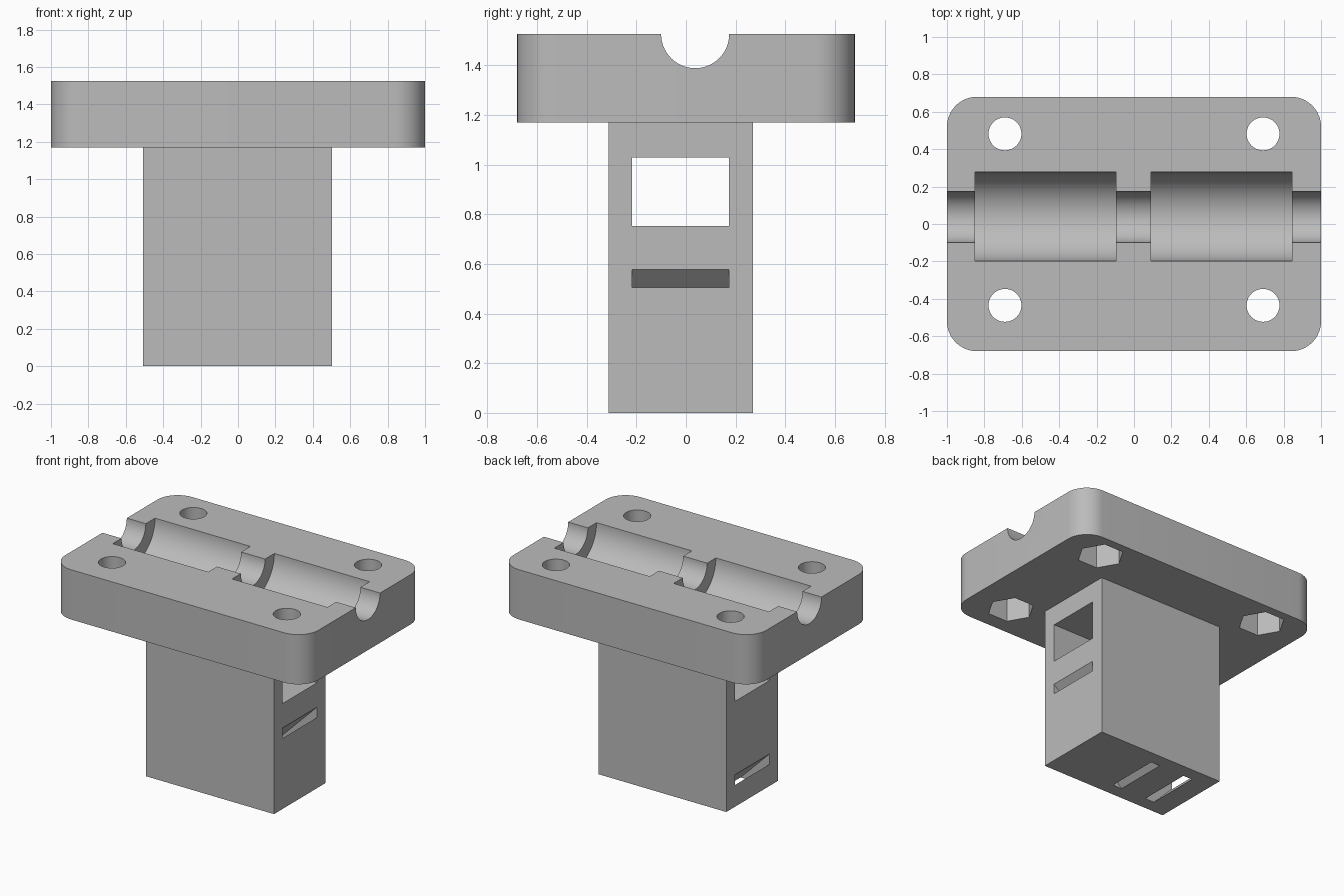
import bpy, bmesh
from math import pi, cos, sin, radians
from mathutils import Matrix, Vector

if "Cube" in bpy.data.objects:
    bpy.data.objects.remove(bpy.data.objects["Cube"], do_unlink=True)

gray = bpy.data.materials.new("light gray plastic")
gray.use_nodes = True
gray.diffuse_color = (0.5, 0.5, 0.5, 1)
gray.node_tree.nodes["Principled BSDF"].inputs["Base Color"].default_value = (0.5, 0.5, 0.5, 1)


def prism(name, points, direction):
    """Extrude a flat polygon along a direction."""
    bm = bmesh.new()
    face = bm.faces.new([bm.verts.new(p) for p in points])
    ext = bmesh.ops.extrude_face_region(bm, geom=[face])
    verts = [g for g in ext["geom"] if isinstance(g, bmesh.types.BMVert)]
    bmesh.ops.translate(bm, verts=verts, vec=Vector(direction))
    bmesh.ops.recalc_face_normals(bm, faces=bm.faces)
    mesh = bpy.data.meshes.new(name)
    bm.to_mesh(mesh)
    bm.free()
    mesh.materials.append(gray)
    obj = bpy.data.objects.new(name, mesh)
    bpy.context.collection.objects.link(obj)
    return obj


def slab(name, xz, y0, y1):
    """Prism with an outline in x and z, running from y0 to y1."""
    return prism(name, [(x, y0, z) for x, z in xz], (0, y1 - y0, 0))


def box(name, x0, x1, y0, y1, z0, z1):
    return slab(name, [(x0, z0), (x1, z0), (x1, z1), (x0, z1)], y0, y1)


def round_z(name, x, y, r, sides, z0, z1):
    ring = [(x + r * cos(2 * pi * i / sides), y + r * sin(2 * pi * i / sides), z0)
            for i in range(sides)]
    return prism(name, ring, (0, 0, z1 - z0))


def round_x(name, y, z, r, x0, x1, sides=96):
    ring = [(x0, y + r * cos(2 * pi * i / sides), z + r * sin(2 * pi * i / sides))
            for i in range(sides)]
    return prism(name, ring, (x1 - x0, 0, 0))


def cut(obj, cutters):
    """Subtract the cutters, bake the result and discard the cutters."""
    for c in cutters:
        c.hide_render = True
        mod = obj.modifiers.new("cut", 'BOOLEAN')
        mod.operation = 'DIFFERENCE'
        mod.solver = 'EXACT'
        mod.object = c
    bpy.context.view_layer.update()
    deps = bpy.context.evaluated_depsgraph_get()
    baked = bpy.data.meshes.new_from_object(obj.evaluated_get(deps))
    obj.modifiers.clear()
    obj.data = baked
    for c in cutters:
        bpy.data.objects.remove(c, do_unlink=True)


TOP, UNDER = 1.525, 1.17
HALF_X, HALF_Y, CORNER = 1.0, 0.68, 0.16

# Mounting plate with rounded corners
outline = []
for k, (sx, sy) in enumerate([(1, 1), (-1, 1), (-1, -1), (1, -1)]):
    for i in range(13):
        a = radians(90 * k + 7.5 * i)
        outline.append((sx * (HALF_X - CORNER) + CORNER * cos(a),
                        sy * (HALF_Y - CORNER) + CORNER * sin(a), UNDER))
plate = prism("mounting_plate", outline, (0, 0, TOP - UNDER))

# Rod channel, two bearing seats, bolt holes and hexagonal nut pockets
cutters = [round_x("rod_channel", 0.037, TOP, 0.137, -1.1, 1.1),
           round_x("bearing_seat_right", 0.04, TOP, 0.238, -0.85, -0.097),
           round_x("bearing_seat_left", 0.04, TOP, 0.238, 0.092, 0.845)]
for x in (-0.69, 0.69):
    for y in (-0.435, 0.482):
        cutters.append(round_z("bolt_hole", x, y, 0.088, 48, UNDER - 0.1, TOP + 0.1))
        cutters.append(round_z("nut_pocket", x, y, 0.155, 6, UNDER - 0.1, UNDER + 0.18))
cut(plate, cutters)

# Belt clamp block below the plate
block = box("belt_block", -0.507, 0.503, -0.312, 0.27, 0, UNDER)
Y0, Y1 = -0.217, 0.173


def belt_slot(name, x, side):
    """Diagonal slot rising at 45 degrees from the underside to one end."""
    w, run = 0.073, 0.9
    return slab(name, [(x - 0.1 * side, -0.1), (x + w - 0.1 * side, -0.1),
                       (x + w + run * side, run), (x + run * side, run)], Y0, Y1)


# Through window and the two diagonal belt slots
cut(block, [box("belt_window", -0.7, 0.7, Y0, Y1, 0.752, 1.028),
            belt_slot("long_slot", -0.075, 1),
            belt_slot("short_slot", -0.352, -1)])

# Smooth the curved walls and keep the edges crisp
for obj in (plate, block):
    bpy.ops.object.select_all(action='DESELECT')
    obj.select_set(True)
    bpy.context.view_layer.objects.active = obj
    bpy.ops.object.shade_smooth_by_angle(angle=radians(30))
